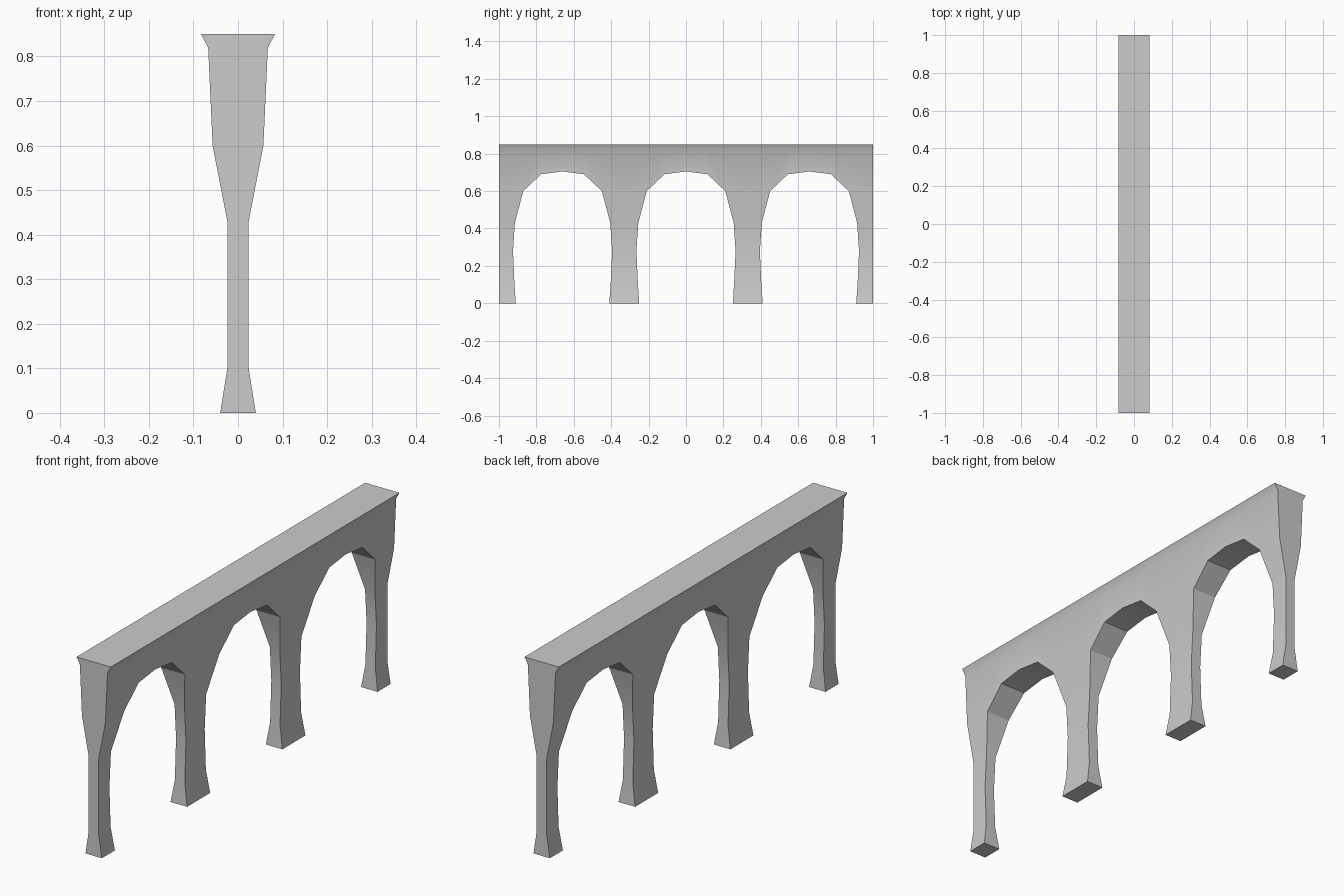
import bpy, bmesh, math

if "Cube" in bpy.data.objects:
    bpy.data.objects.remove(bpy.data.objects["Cube"])

# half thickness of the wall by height
THICK = [(0, .04), (.1, .024), (.43, .024), (.6, .057), (.82, .067), (.85, .083)]
# half of one arch opening: (distance from arch centre, height)
ARCH = [(.25, 0), (.257, .1), (.265, .28), (.255, .43), (.21, .6), (.115, .69), (0, .705)]
SPRING = 4  # index of the arch point where the spandrel begins


def thick(z):
    for (z0, t0), (z1, t1) in zip(THICK, THICK[1:]):
        if z <= z1:
            return t0 + (t1 - t0) * (z - z0) / (z1 - z0)
    return THICK[-1][1]


bm = bmesh.new()


def face(points):
    bm.faces.new([bm.verts.new(p) for p in points])


def across(p, q):
    # strip running through the wall thickness between two outline points
    (y0, z0), (y1, z1) = p, q
    a, b = thick(z0), thick(z1)
    face([(-a, y0, z0), (a, y0, z0), (b, y1, z1), (-b, y1, z1)])


def half_bay(centre, side, reach):
    def at(d, z):
        return (centre + side * d, z)

    quads = []
    # pier below the springing
    for (d0, z0), (d1, z1) in zip(ARCH[:SPRING], ARCH[1:SPRING + 1]):
        quads.append([at(d0, z0), at(reach, z0), at(reach, z1), at(d1, z1)])
    # spandrel and cornice
    upper = [(reach, ARCH[SPRING][1])] + ARCH[SPRING:]
    for (d0, z0), (d1, z1) in zip(upper, upper[1:]):
        quads.append([at(d0, z0), at(d1, z1), at(d1, .82), at(d0, .82)])
        quads.append([at(d0, .82), at(d1, .82), at(d1, .85), at(d0, .85)])
        across(at(d0, .85), at(d1, .85))
    for q in quads:
        for s in (-1, 1):
            face([(s * thick(z), y, z) for y, z in q])
    # arch soffit and pier foot
    for p, q in zip(ARCH, ARCH[1:]):
        across(at(*p), at(*q))
    across(at(ARCH[0][0], 0), at(reach, 0))
    # flat end of the wall
    if abs(centre + side * reach) > .99:
        zs = [0, .1, .28, .43, .6, .82, .85]
        for z0, z1 in zip(zs, zs[1:]):
            across(at(reach, z0), at(reach, z1))


for c in (-.66, 0, .66):
    for s in (-1, 1):
        half_bay(c, s, .34 if c * s > 0 else .33)

bmesh.ops.remove_doubles(bm, verts=bm.verts, dist=.0005)
bmesh.ops.recalc_face_normals(bm, faces=bm.faces)
mesh = bpy.data.meshes.new("arcade_wall")
bm.to_mesh(mesh)
bm.free()
wall = bpy.data.objects.new("arcade_wall", mesh)
bpy.context.collection.objects.link(wall)
bpy.context.view_layer.objects.active = wall
wall.select_set(True)
bpy.ops.object.shade_smooth_by_angle(angle=math.radians(30))
